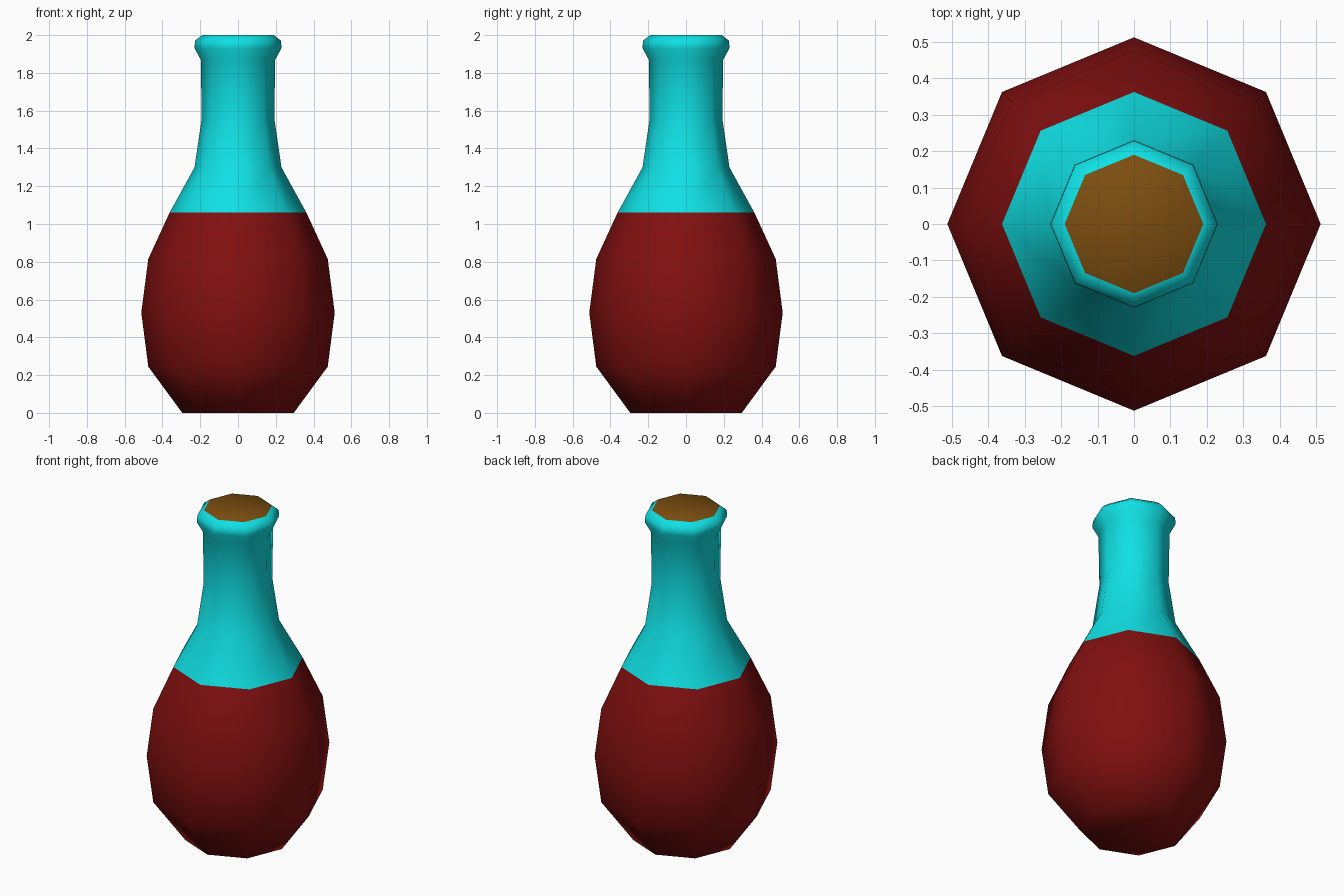
import bpy, bmesh
from math import cos, sin, tau

cube = bpy.data.objects.get("Cube")
if cube:
    bpy.data.objects.remove(cube)

SIDES = 8
FILL_LINE = 1.06

# Radius and height from base to rim
PROFILE = [(0.295, 0), (0.475, 0.245), (0.512, 0.53), (0.475, 0.815),
           (0.362, FILL_LINE), (0.23, 1.30), (0.192, 1.56), (0.197, 1.87),
           (0.23, 1.93), (0.228, 1.97), (0.19, 2.0)]


def make_material(name, rgb):
    mat = bpy.data.materials.new(name)
    mat.use_nodes = True
    colour = (*rgb, 1)
    mat.diffuse_color = colour
    mat.node_tree.nodes["Principled BSDF"].inputs["Base Color"].default_value = colour
    return mat


# Turned bottle: one ring of vertices per profile point
bm = bmesh.new()
rings = [[bm.verts.new((r * cos(tau * i / SIDES), r * sin(tau * i / SIDES), z))
          for i in range(SIDES)] for r, z in PROFILE]
for low, high in zip(rings, rings[1:]):
    for i in range(SIDES):
        j = (i + 1) % SIDES
        bm.faces.new((low[i], low[j], high[j], high[i]))

# Base and stopper top
bm.faces.new(rings[0][::-1])
stopper = bm.faces.new(rings[-1])

# Dark liquid below the fill line, bright glass above, brown stopper
for face in bm.faces:
    face.smooth = True
    face.material_index = 0 if face.calc_center_median().z < FILL_LINE else 1
stopper.material_index = 2

mesh = bpy.data.meshes.new("bottle")
bm.to_mesh(mesh)
bm.free()
for name, rgb in (("dark red liquid", (0.22, 0.005, 0.005)),
                  ("cyan glass", (0.005, 0.75, 0.78)),
                  ("brown cork", (0.2, 0.075, 0.005))):
    mesh.materials.append(make_material(name, rgb))
bottle = bpy.data.objects.new("bottle", mesh)
bpy.context.collection.objects.link(bottle)
